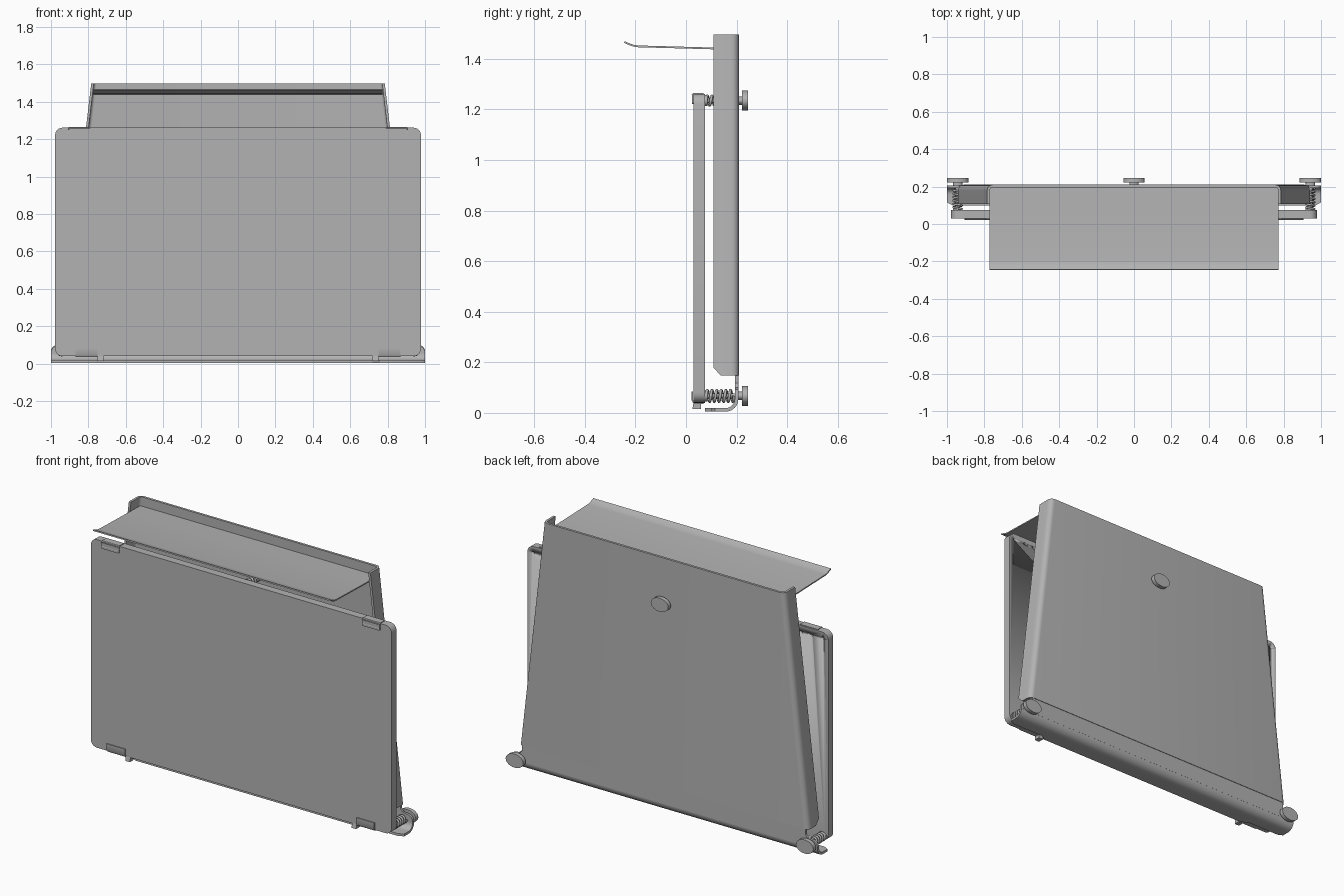
import bpy, bmesh
from math import sin, cos, pi, radians
from mathutils import Vector

cube = bpy.data.objects.get("Cube")
if cube:
    bpy.data.objects.remove(cube, do_unlink=True)

grey = bpy.data.materials.new("plain grey metal")
grey.use_nodes = True
COLOUR = (0.45, 0.45, 0.45, 1)
grey.diffuse_color = COLOUR
grey.node_tree.nodes["Principled BSDF"].inputs["Base Color"].default_value = COLOUR


def finish(name, bm, smooth=True):
    bmesh.ops.recalc_face_normals(bm, faces=bm.faces)
    mesh = bpy.data.meshes.new(name)
    bm.to_mesh(mesh)
    bm.free()
    obj = bpy.data.objects.new(name, mesh)
    bpy.context.collection.objects.link(obj)
    mesh.materials.append(grey)
    if smooth:
        bpy.ops.object.select_all(action='DESELECT')
        bpy.context.view_layer.objects.active = obj
        obj.select_set(True)
        bpy.ops.object.shade_smooth_by_angle(angle=radians(30))
    return obj


def loft(name, ring_a, ring_b):
    """Closed solid between two matching rings of points."""
    bm = bmesh.new()
    a = [bm.verts.new(p) for p in ring_a]
    b = [bm.verts.new(p) for p in ring_b]
    bm.faces.new(a)
    bm.faces.new(b)
    for i in range(len(a)):
        j = (i + 1) % len(a)
        bm.faces.new((a[i], a[j], b[j], b[i]))
    return finish(name, bm)


def prism_y(name, outline, y0, y1):
    return loft(name, [(x, y0, z) for x, z in outline], [(x, y1, z) for x, z in outline])


def prism_x(name, outline, x0, x1):
    return loft(name, [(x0, y, z) for y, z in outline], [(x1, y, z) for y, z in outline])


def arc(cx, cy, r, a0, a1, n=6):
    return [(cx + r * cos(radians(a0 + (a1 - a0) * i / n)),
             cy + r * sin(radians(a0 + (a1 - a0) * i / n))) for i in range(n + 1)]


def rounded_rect(x0, x1, z0, z1, r):
    return (arc(x1 - r, z1 - r, r, 0, 90) + arc(x0 + r, z1 - r, r, 90, 180)
            + arc(x0 + r, z0 + r, r, 180, 270) + arc(x1 - r, z0 + r, r, 270, 360))


def thicken(path, t):
    """Turn an open 2D path into a closed strip, offset to its left."""
    pts = [Vector(p) for p in path]
    inner = []
    for i, p in enumerate(pts):
        d = (pts[min(i + 1, len(pts) - 1)] - pts[max(i - 1, 0)]).normalized()
        inner.append(p + Vector((-d.y, d.x)) * t)
    return [tuple(p) for p in pts + inner[::-1]]


def rod(name, x, z, rx, rz, y0, y1, n=32):
    ring = [(x + rx * cos(2 * pi * i / n), z + rz * sin(2 * pi * i / n)) for i in range(n)]
    return prism_y(name, ring, y0, y1)


def spring(name, x, z, r, y0, y1, turns):
    curve = bpy.data.curves.new(name, 'CURVE')
    curve.dimensions = '3D'
    curve.bevel_depth = 0.006
    curve.bevel_resolution = 2
    line = curve.splines.new('POLY')
    n = turns * 16
    line.points.add(n)
    for i, p in enumerate(line.points):
        a = 2 * pi * i / 16
        p.co = (x + r * cos(a), y0 + (y1 - y0) * i / n, z + r * sin(a), 1)
    obj = bpy.data.objects.new(name, curve)
    bpy.context.collection.objects.link(obj)
    curve.materials.append(grey)


# Front plate, with small screw holes in its rear upper corners
plate = prism_y("front_plate", rounded_rect(-0.978, 0.978, 0.04, 1.262, 0.04), 0.03, 0.076)
cutters = [rod("hole_cutter", s * x, 1.225, r, 0.008, 0.06, 0.1, 16)
           for s in (-1, 1) for x, r in ((0.94, 0.01), (0.86, 0.018), (0.8, 0.01))]
for cutter in cutters:
    mod = plate.modifiers.new("hole", 'BOOLEAN')
    mod.operation = 'DIFFERENCE'
    mod.object = cutter
bpy.context.view_layer.objects.active = plate
for mod in list(plate.modifiers):
    bpy.ops.object.modifier_apply(modifier=mod.name)
for cutter in cutters:
    bpy.data.objects.remove(cutter, do_unlink=True)


# Tapered back channel: sheet with side flanges folded forward
def channel_ring(w, z, cut):
    right = [(w, 0.108), (w, 0.138)] + arc(w - 0.03, 0.18, 0.03, 0, 90)
    left = [(-x, y) for x, y in reversed(right)]
    strip = thicken(right + left, 0.014)
    return [(x, y, z + cut * max(0, min(1, (0.138 - y) / 0.03))) for x, y in strip]


loft("back_channel", channel_ring(0.94, 0.147, 0.033), channel_ring(0.785, 1.497, 0))

# Lower part of the back sheet, with rounded ears that carry the knobs
half = [(0.92, 0.16), (0.92, 0.118), (0.935, 0.1)] + arc(0.965, 0.06, 0.035, 90, 0) + [(1, 0.05)]
prism_y("lower_sheet", half + [(-x, z) for x, z in reversed(half)], 0.193, 0.207)

# Bottom edge folded forward into a lip that is deeper in the middle
bend = [(0.207, 0.055)] + arc(0.157, 0.055, 0.05, 0, -90, 8) + [(0.13, 0.005)]
prism_x("bottom_bend", thicken(bend, -0.014), -1, 1)
lip = [(-1, 0.135), (-1, 0.115), (-0.97, 0.1), (-0.76, 0.1), (-0.72, 0.076)]
lip += [(-x, y) for x, y in reversed(lip)]
loft("bottom_lip", [(x, y, 0.005) for x, y in lip], [(x, y, 0.019) for x, y in lip])

# Top shelf with an upturned front lip
shelf = [(0.195, 1.436), (0.1, 1.438), (-0.19, 1.446), (-0.21, 1.449), (-0.228, 1.456), (-0.245, 1.463)]
prism_x("top_shelf", thicken(shelf, -0.007), -0.772, 0.772)

# Clips holding the plate at its four corners, and the hooks below
top_clip = thicken([(0.034, 1.238), (0.022, 1.235), (0.03, 1.25), (0.022, 1.258),
                    (0.03, 1.266), (0.07, 1.266)], -0.006)
low_clip = thicken([(0.022, 0.084), (0.022, 0.05), (0.03, 0.036), (0.07, 0.036)], 0.006)
for side, s in (("right", -1), ("left", 1)):
    prism_x(side + "_top_clip", top_clip, s * 0.79, s * 0.905)
    prism_y(side + "_top_clip_face", rounded_rect(s * 0.8475 - 0.057, s * 0.8475 + 0.057, 1.222, 1.262, 0.006),
            0.023, 0.031)
    prism_x(side + "_bottom_clip", low_clip, s * 0.75, s * 0.87)
    prism_x(side + "_bottom_hook", [(0.025, 0.015), (0.06, 0.015), (0.06, 0.042), (0.03, 0.042)],
            s * 0.72, s * 0.75)

# Adjusting screws: spring, shaft, washer and oval knob
for place, x, z, r, turns in (("lower_right", -0.943, 0.067, 0.022, 6),
                              ("lower_left", 0.943, 0.067, 0.022, 6),
                              ("upper", 0, 1.235, 0.018, 6)):
    spring(place + "_spring", x, z, r, 0.08, 0.19, turns)
    rod(place + "_shaft", x, z, 0.012, 0.01, 0.07, 0.225)
    rod(place + "_collar", x, z, 0.025, 0.017, 0.205, 0.224)
    rod(place + "_knob", x, z, 0.057, 0.04, 0.222, 0.246)
    rod(place + "_washer", x, z, 0.026, 0.022, 0.075, 0.086)
